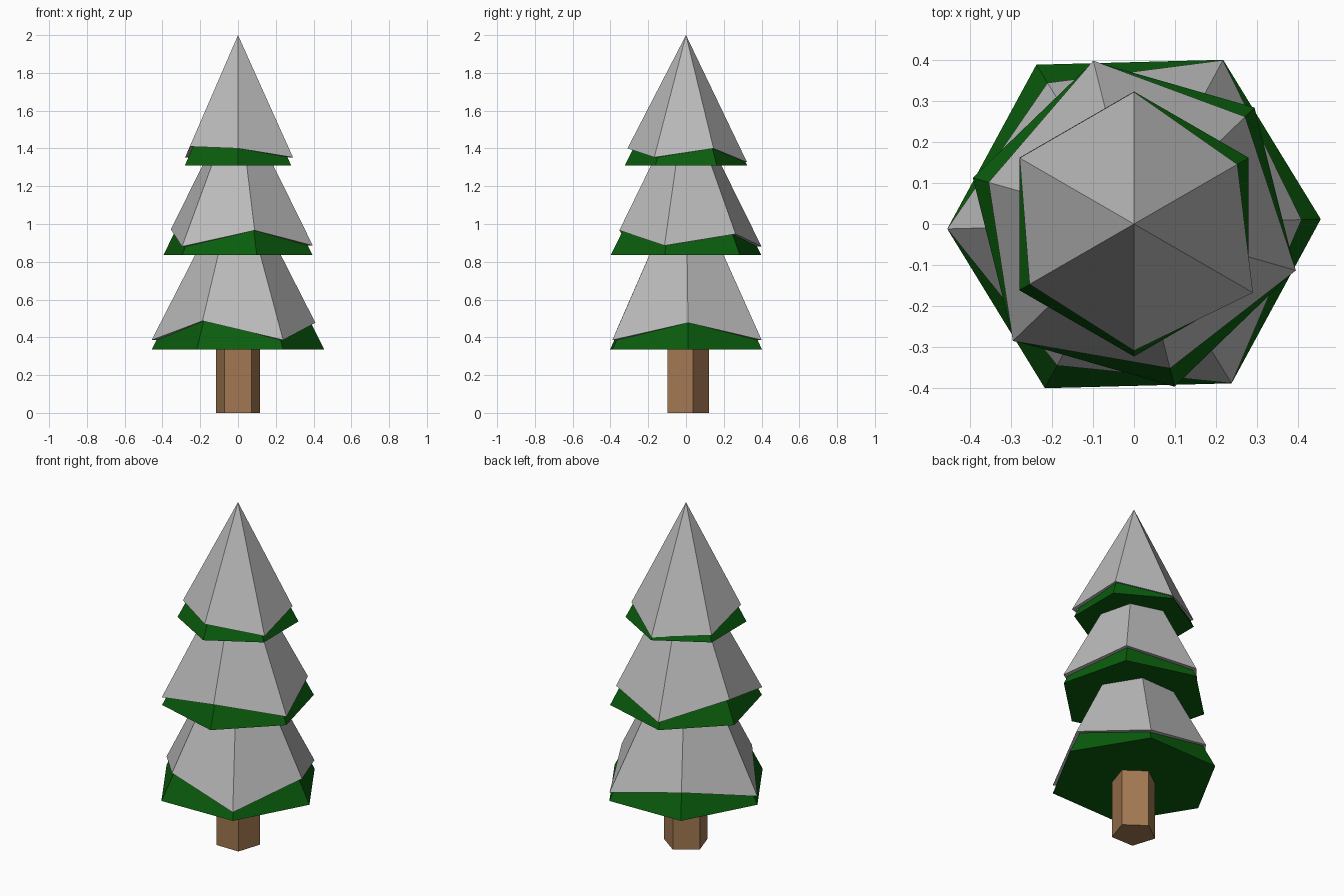
import bpy
import bmesh
from math import cos, sin, radians

if "Cube" in bpy.data.objects:
    bpy.data.objects.remove(bpy.data.objects["Cube"], do_unlink=True)


def make_material(name, colour):
    mat = bpy.data.materials.new(name)
    mat.use_nodes = True
    mat.diffuse_color = (*colour, 1)
    mat.node_tree.nodes["Principled BSDF"].inputs["Base Color"].default_value = (*colour, 1)
    return mat


snow_grey = make_material("snow grey", (0.49, 0.49, 0.49))
needle_green = make_material("needle green", (0.003, 0.11, 0.004))
bark_brown = make_material("bark brown", (0.36, 0.187, 0.083))


def ring(bm, start, radii, heights):
    """Loop of vertices evenly spaced in angle."""
    step = 360 / len(radii)
    angles = [radians(start + i * step) for i in range(len(radii))]
    return [bm.verts.new((r * cos(a), r * sin(a), z))
            for a, r, z in zip(angles, radii, heights)]


def bridge(bm, lower, upper):
    n = len(lower)
    for i in range(n):
        j = (i + 1) % n
        bm.faces.new((lower[i], lower[j], upper[j], upper[i]))


def fan(bm, loop, apex_z):
    tip = bm.verts.new((0, 0, apex_z))
    for a, b in zip(loop, loop[1:] + loop[:1]):
        bm.faces.new((a, b, tip))


def finish(bm, name, mat):
    bmesh.ops.recalc_face_normals(bm, faces=bm.faces)
    mesh = bpy.data.meshes.new(name)
    bm.to_mesh(mesh)
    bm.free()
    mesh.materials.append(mat)
    bpy.context.collection.objects.link(bpy.data.objects.new(name, mesh))


def foliage(name, start, radius, base, apex):
    bm = bmesh.new()
    loop = ring(bm, start, [radius] * 6, [base] * 6)
    fan(bm, loop, apex)
    bm.faces.new(loop[::-1])
    finish(bm, name, needle_green)


def snow(name, start, radii, heights, apex):
    # Cap with an uneven hem and a thin rim tucked into the foliage
    bm = bmesh.new()
    outer = ring(bm, start, radii, heights)
    inner = ring(bm, start, [r * 0.93 for r in radii], heights)
    fan(bm, outer, apex)
    bridge(bm, inner, outer)
    finish(bm, name, snow_grey)


# Trunk: five-sided prism
bm = bmesh.new()
bottom = ring(bm, 90, [0.122] * 5, [0] * 5)
top = ring(bm, 90, [0.122] * 5, [0.42] * 5)
bridge(bm, bottom, top)
bm.faces.new(bottom[::-1])
bm.faces.new(top)
finish(bm, "trunk", bark_brown)

# Tiers: name, turn, foliage radius, base height, snow apex, hem radii, hem heights
tiers = [
    ("lower", 1.5, 0.457, 0.336, 1.28,
     (0.41, 0.456, 0.405, 0.457, 0.394, 0.457),
     (0.477, 0.386, 0.477, 0.386, 0.487, 0.386)),
    ("middle", 44, 0.41, 0.836, 1.69,
     (0.378, 0.412, 0.37, 0.412, 0.364, 0.412),
     (0.947, 0.881, 0.971, 0.881, 0.966, 0.886)),
    ("upper", 30, 0.324, 1.311, 2.0,
     (0.292, 0.323, 0.323, 0.295, 0.31, 0.336),
     (1.40, 1.327, 1.353, 1.41, 1.40, 1.353)),
]
for name, turn, radius, base, apex, radii, heights in tiers:
    foliage(name + "_foliage", turn, radius, base, apex - 0.04)
    snow(name + "_snow", turn, radii, heights, apex)
